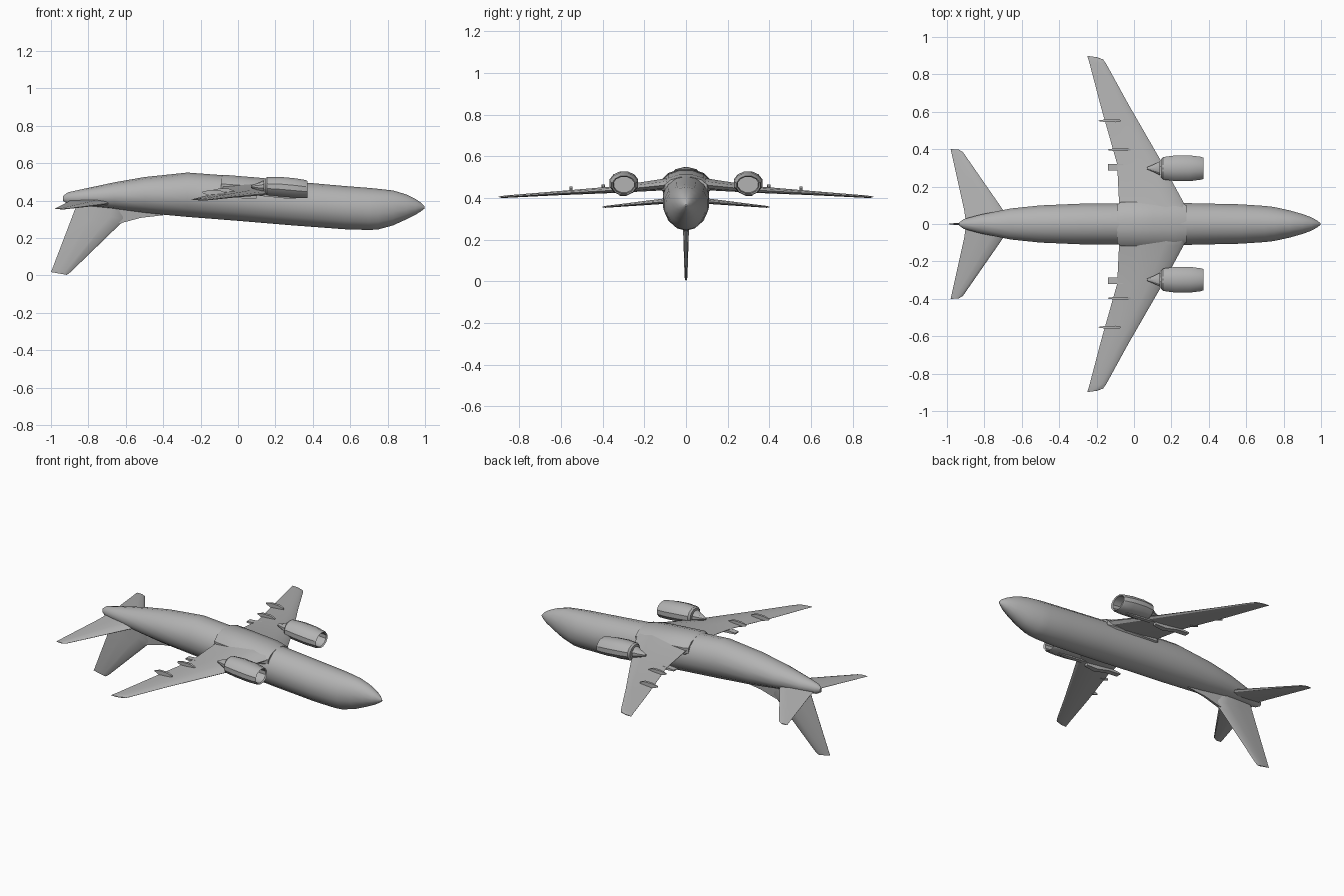
import bpy, bmesh, math
from mathutils import Vector

grey = bpy.data.materials.new("light grey")
grey.diffuse_color = (0.45, 0.45, 0.45, 1)


def loft(name, rings, mirror=False, cap=(True, True), angle=30):
    """Skin a list of closed rings of equal length."""
    bm = bmesh.new()
    loops = [[bm.verts.new(p) for p in r] for r in rings]
    n = len(loops[0])
    for a, b in zip(loops, loops[1:]):
        for i in range(n):
            bm.faces.new((a[i], a[(i + 1) % n], b[(i + 1) % n], b[i]))
    if cap[0]:
        bm.faces.new(loops[0][::-1])
    if cap[1]:
        bm.faces.new(loops[-1])
    bmesh.ops.recalc_face_normals(bm, faces=bm.faces)
    me = bpy.data.meshes.new(name)
    bm.to_mesh(me)
    bm.free()
    ob = bpy.data.objects.new(name, me)
    bpy.context.collection.objects.link(ob)
    me.materials.append(grey)
    if mirror:
        ob.modifiers.new("mirror", 'MIRROR').use_axis = (False, True, False)
    bpy.ops.object.select_all(action='DESELECT')
    ob.select_set(True)
    bpy.context.view_layer.objects.active = ob
    bpy.ops.object.shade_smooth_by_angle(angle=math.radians(angle))
    return ob


def oval(x, ry, top, bottom, n=14, y=0.0):
    """Upright elliptical ring at station x."""
    zc, rz = (top + bottom) / 2, (top - bottom) / 2
    return [(x, y + ry * math.cos(t), zc + rz * math.sin(t))
            for t in (2 * math.pi * (i + 0.5) / n for i in range(n))]


def foil(le, te, thick, up):
    """Wing section from leading to trailing edge, thick along up."""
    le, te, up = Vector(le), Vector(te), Vector(up)
    shape = [(0, 0), (.06, .3), (.3, .5), (.65, .32), (1, .03),
             (1, -.03), (.65, -.32), (.3, -.5), (.06, -.3)]
    return [le.lerp(te, c) + up * (t * thick) for c, t in shape]


# Fuselage: x, half width, top, bottom
body = [(-.935, .008, .425, .398), (-.91, .027, .444, .383), (-.82, .052, .464, .372),
        (-.66, .085, .498, .354), (-.5, .102, .526, .334), (-.27, .112, .55, .313),
        (0, .114, .53, .292), (.3, .114, .502, .267), (.57, .108, .478, .247),
        (.70, .099, .468, .243), (.75, .093, .463, .246), (.83, .075, .454, .268),
        (.90, .055, .433, .300), (.95, .036, .408, .325), (.98, .018, .388, .344),
        (.998, .004, .368, .358)]
loft("fuselage", [oval(*s) for s in body], angle=40)

# Belly fairing where the wings join
fair = [(-.09, .108, .533, .41), (-.07, .121, .54, .40), (.1, .122, .526, .39),
        (.22, .121, .514, .39), (.28, .104, .502, .40)]
loft("belly_fairing", [oval(*s, n=12) for s in fair])

# Wings: root, engine kink, outer panel, rounded tip
Z = (0, 0, 1)
loft("wing", [foil((.30, .05, .468), (-.08, .05, .483), .06, Z),
              foil((.265, .115, .46), (-.08, .115, .472), .055, Z),
              foil((.14, .345, .437), (-.09, .32, .448), .032, Z),
              foil((-.03, .64, .42), (-.175, .62, .425), .019, Z),
              foil((-.148, .855, .406), (-.238, .86, .409), .012, Z),
              foil((-.165, .88, .404), (-.248, .893, .407), .009, Z),
              foil((-.20, .892, .404), (-.25, .899, .406), .005, Z)], mirror=True)

# Tailplanes
loft("tailplane", [foil((-.66, .02, .388), (-.90, .02, .40), .032, Z),
                   foil((-.70, .075, .385), (-.908, .075, .393), .028, Z),
                   foil((-.915, .385, .357), (-.978, .39, .358), .009, Z),
                   foil((-.94, .399, .356), (-.98, .40, .357), .005, Z)], mirror=True)

# Fin with its long fillet
Y = (0, 1, 0)
loft("fin", [foil((-.60, 0, .40), (-.85, 0, .41), .04, Y),
             foil((-.60, 0, .30), (-.875, 0, .345), .036, Y),
             foil((-.64, 0, .265), (-.888, 0, .31), .03, Y),
             foil((-.895, 0, .018), (-.995, 0, .03), .014, Y),
             foil((-.915, 0, .003), (-1, 0, .018), .008, Y)])
loft("fin_fillet", [[(x, w, z), (x, -w, z), (x, -w * .5, b), (x, w * .5, b)]
                    for x, w, z, b in ((-.40, .004, .34, .322), (-.52, .012, .36, .308),
                                       (-.625, .016, .37, .28), (-.70, .016, .37, .28))])

# Engines: outer cowl running round the lip into a recessed intake
E = .298
cowl = [(.145, .050, .520, .437), (.155, .062, .527, .428), (.22, .071, .529, .421),
        (.30, .071, .522, .414), (.36, .063, .512, .411), (.372, .058, .507, .414),
        (.365, .052, .502, .420), (.31, .050, .505, .425)]
loft("engine_cowl", [oval(*s, n=12, y=E) for s in cowl], mirror=True)
core = [(.14, .040, .51, .445), (.115, .026, .498, .452), (.07, .006, .482, .468)]
loft("exhaust_cone", [oval(*s, n=10, y=E) for s in core], mirror=True)


def bar(name, y, stations):
    """Slim fairing: x, half width, top, bottom."""
    return loft(name, [[(x, y + w, t), (x, y - w, t), (x, y - w, b), (x, y + w, b)]
                       for x, w, t, b in stations], mirror=True)


# Pylons and the strips trailing behind them
bar("pylon", E, [(.04, .006, .455, .44), (.12, .012, .462, .425),
                 (.25, .012, .45, .412), (.31, .005, .43, .412)])
bar("pylon_strip", .303, [(-.14, .017, .446, .438), (-.06, .017, .452, .432),
                          (.03, .017, .445, .41), (.10, .012, .435, .412)])

# Flap track fairings
for i, (y, x, z) in enumerate(((.397, -.14, .448), (.552, -.19, .440))):
    bar("flap_fairing_%d" % (i + 1), y,
        [(x, .002, z + .008, z), (x + .035, .007, z + .016, z - .012),
         (x + .09, .008, z + .016, z - .012), (x + .12, .005, z + .004, z - .01)])
